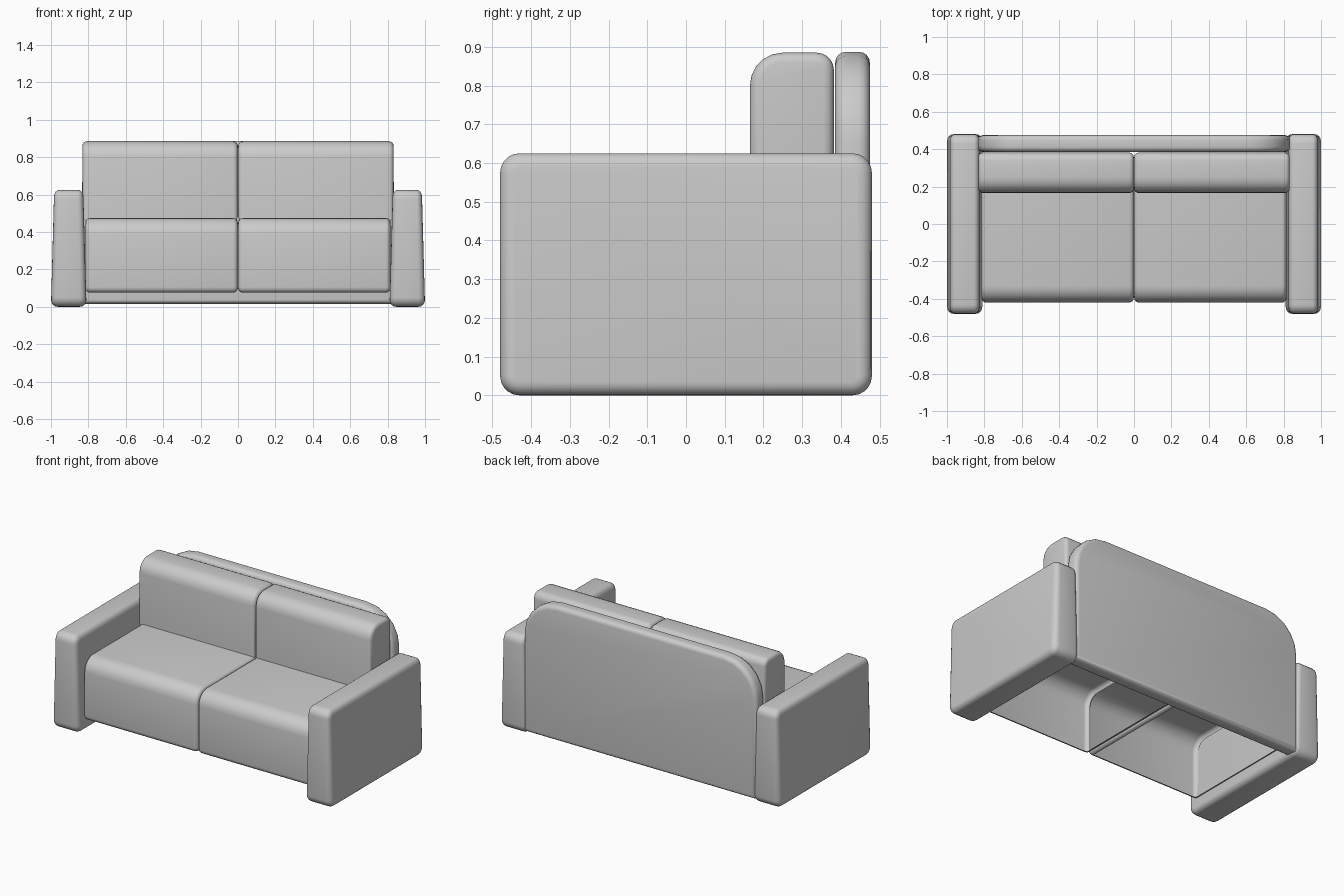
import bpy, bmesh, math
from mathutils import Vector

if "Cube" in bpy.data.objects:
    bpy.data.objects.remove(bpy.data.objects["Cube"])


def rounded(corners, segs=5):
    """Outline from (a, b, radius) corners, each corner turned into an arc."""
    pts = []
    n = len(corners)
    for i, (a, b, r) in enumerate(corners):
        c = Vector((a, b))
        if r == 0:
            pts.append(c)
            continue
        d1 = (Vector(corners[i - 1][:2]) - c).normalized()
        d2 = (Vector(corners[(i + 1) % n][:2]) - c).normalized()
        mid = c + (d1 + d2) * r
        for k in range(segs + 1):
            t = math.pi / 2 * k / segs
            pts.append(mid - r * (d2 * math.cos(t) + d1 * math.sin(t)))
    return pts


def cushion(name, outline, axis, lo, hi, bevel, open_dirs=(), shape=None):
    """Extrude an outline along x or y, round the cap rims, drop open sides."""
    bm = bmesh.new()
    rings = []
    for e in (lo, hi):
        rings.append([bm.verts.new((e, p.x, p.y) if axis == 0 else (p.x, e, p.y))
                      for p in outline])
    n = len(outline)
    caps = [bm.faces.new(r) for r in rings]
    for i in range(n):
        j = (i + 1) % n
        bm.faces.new((rings[0][i], rings[0][j], rings[1][j], rings[1][i]))
    bmesh.ops.recalc_face_normals(bm, faces=bm.faces[:])
    rim = list({e for f in caps for e in f.edges})
    bmesh.ops.bevel(bm, geom=rim, offset=bevel, segments=4, profile=0.5,
                    affect='EDGES', clamp_overlap=True)
    bm.normal_update()
    gone = [f for f in bm.faces
            if any(f.normal.dot(Vector(d)) > 0.999 for d in open_dirs)]
    if gone:
        bmesh.ops.delete(bm, geom=gone, context='FACES')
    if shape:
        for v in bm.verts:
            shape(v.co)
    me = bpy.data.meshes.new(name)
    bm.to_mesh(me)
    bm.free()
    ob = bpy.data.objects.new(name, me)
    bpy.context.collection.objects.link(ob)
    bpy.ops.object.select_all(action='DESELECT')
    ob.select_set(True)
    bpy.context.view_layer.objects.active = ob
    bpy.ops.object.shade_smooth_by_angle(angle=math.radians(35))
    return ob


arm_outline = rounded([(-0.48, 0, 0.05), (0.48, 0, 0.05),
                       (0.48, 0.625, 0.05), (-0.48, 0.625, 0.05)])
seat_outline = rounded([(-0.42, 0.075, 0.03), (0.38, 0.075, 0),
                        (0.38, 0.475, 0), (-0.42, 0.475, 0.09)])
back_outline = rounded([(0.165, 0.46, 0), (0.382, 0.46, 0),
                        (0.382, 0.885, 0.045), (0.165, 0.885, 0.085)])
panel_outline = rounded([(-0.835, 0.015, 0), (0.835, 0.015, 0),
                         (0.835, 0.887, 0.235), (-0.835, 0.887, 0.235)])

for label, s in (("left", -1), ("right", 1)):
    # Armrest, narrowing towards the top
    def taper(co, s=s):
        mid = s * 0.906
        co.x = mid + (co.x - mid) * (1 - 0.29 * co.z)
    cushion(label + "_arm", arm_outline, 0, *sorted((s * 0.81, s * 1.0)),
            0.035, shape=taper)
    # Seat cushion: an upholstered shell, open underneath, behind and at the sides
    cushion(label + "_seat_cushion", seat_outline, 0,
            *sorted((s * 0.001, s * 0.815)), 0.025,
            open_dirs=((0, 0, -1), (0, 1, 0), (1, 0, 0), (-1, 0, 0)))
    # Back cushion
    cushion(label + "_back_cushion", back_outline, 0,
            *sorted((s * 0.001, s * 0.832)), 0.025)

# Backrest panel with large rounded top corners
cushion("backrest_panel", panel_outline, 1, 0.385, 0.475, 0.028)
